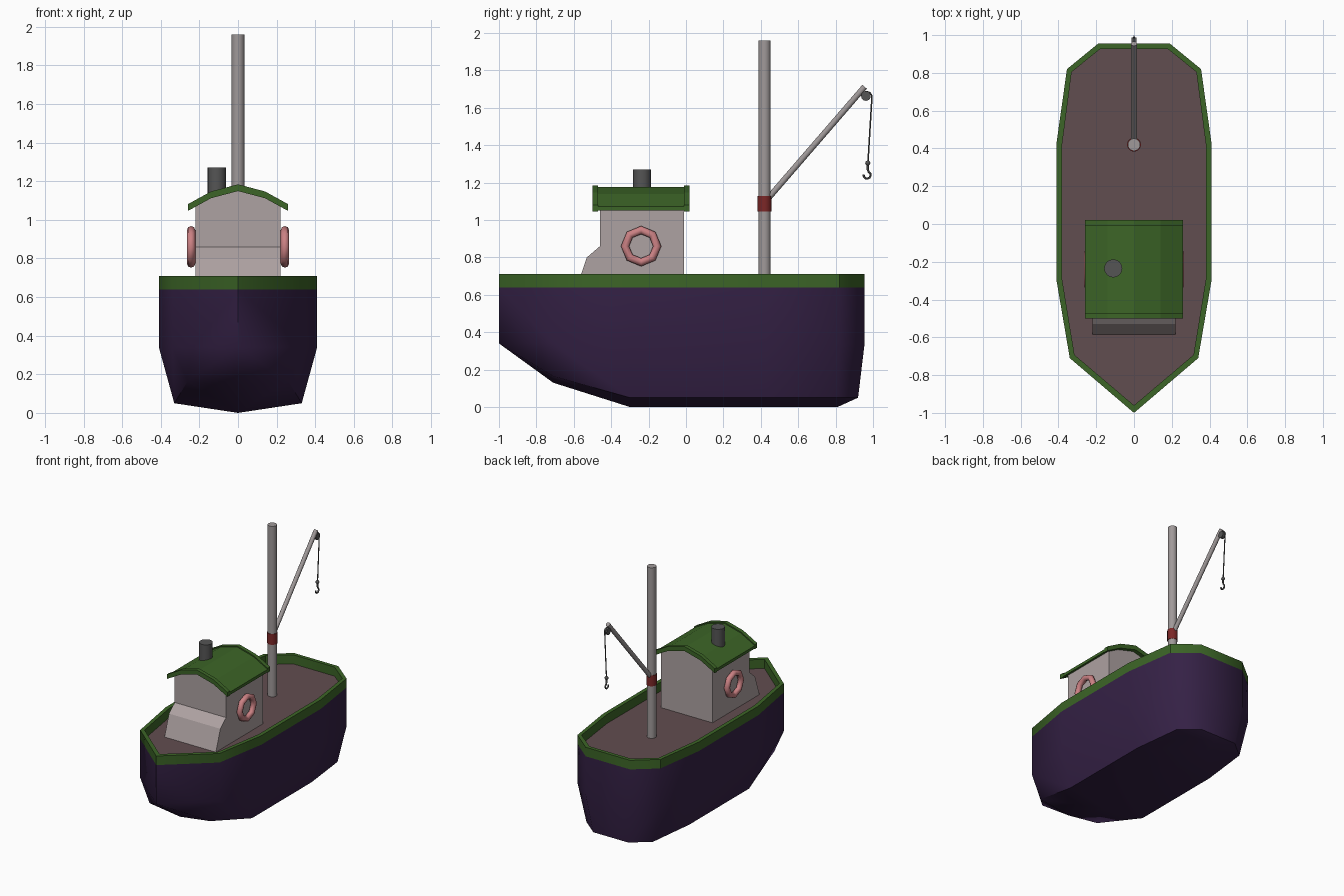
import bpy, bmesh, math
from mathutils import Vector

if "Cube" in bpy.data.objects:
    bpy.data.objects.remove(bpy.data.objects["Cube"])


def finish(name, bm, color=None, angle=None):
    bmesh.ops.remove_doubles(bm, verts=bm.verts, dist=1e-4)
    bmesh.ops.recalc_face_normals(bm, faces=bm.faces)
    me = bpy.data.meshes.new(name)
    bm.to_mesh(me)
    bm.free()
    ob = bpy.data.objects.new(name, me)
    bpy.context.collection.objects.link(ob)
    if color:
        mat = bpy.data.materials.get(color[0]) or bpy.data.materials.new(color[0])
        mat.diffuse_color = (*color[1], 1)
        mat.use_nodes = True
        mat.node_tree.nodes["Principled BSDF"].inputs["Base Color"].default_value = mat.diffuse_color
        me.materials.append(mat)
    if angle:
        bpy.ops.object.select_all(action='DESELECT')
        ob.select_set(True)
        bpy.context.view_layer.objects.active = ob
        bpy.ops.object.shade_smooth_by_angle(angle=math.radians(angle))
    return ob


def loft_mirrored(name, rows, color, angle=None, cyclic=False):
    """Skin rows of points on the +x half and mirror them to -x."""
    bm = bmesh.new()
    for s in (1, -1):
        for a, b in zip(rows, rows[1:]):
            n = len(a)
            for i in range(n if cyclic else n - 1):
                j = (i + 1) % n
                pts = []
                for p in (a[i], a[j], b[j], b[i]):
                    p = Vector((p[0] * s, p[1], p[2]))
                    if all((p - q).length > 1e-4 for q in pts):
                        pts.append(p)
                if len(pts) > 2:
                    bm.faces.new([bm.verts.new(p) for p in pts])
    return finish(name, bm, color, angle)


def extrude(name, profile, direction, color=None, angle=None):
    bm = bmesh.new()
    f = bm.faces.new([bm.verts.new(p) for p in profile])
    r = bmesh.ops.extrude_face_region(bm, geom=[f], use_keep_orig=True)
    bmesh.ops.translate(bm, vec=direction,
                        verts=[v for v in r['geom'] if isinstance(v, bmesh.types.BMVert)])
    return finish(name, bm, color, angle)


def rod(name, a, b, r, sides=16, color=None):
    a, b = Vector(a), Vector(b)
    bm = bmesh.new()
    bmesh.ops.create_cone(bm, cap_ends=True, segments=sides, radius1=r, radius2=r,
                          depth=(b - a).length)
    rot = (b - a).to_track_quat('Z', 'Y').to_matrix().to_4x4()
    bmesh.ops.transform(bm, matrix=rot, verts=bm.verts)
    bmesh.ops.translate(bm, vec=(a + b) / 2, verts=bm.verts)
    return finish(name, bm, color, 40)


def tube_x(name, path, r, sides, color, closed=False, angle=40):
    """Round tube along (y, z) points in a plane of constant x."""
    x, pts = path
    n = len(pts)
    bm = bmesh.new()
    rings = []
    for i in range(n):
        p = Vector(pts[i])
        q0 = Vector(pts[i - 1] if closed or i else pts[0])
        q1 = Vector(pts[(i + 1) % n] if closed or i < n - 1 else pts[i])
        t = (q1 - q0).normalized()
        nrm = Vector((-t.y, t.x))
        ring = []
        for k in range(sides):
            a = math.tau * k / sides
            q = p + nrm * r * math.cos(a)
            ring.append(bm.verts.new((x + r * math.sin(a), q.x, q.y)))
        rings.append(ring)
    for i in range(n if closed else n - 1):
        a, b = rings[i], rings[(i + 1) % n]
        for k in range(sides):
            m = (k + 1) % sides
            bm.faces.new((a[k], a[m], b[m], b[k]))
    if not closed:
        bm.faces.new(rings[0])
        bm.faces.new(rings[-1])
    return finish(name, bm, color, angle)


def circle(y, z, r, n, a0=0, a1=360):
    full = a1 - a0 == 360
    st = (a1 - a0) / (n if full else n - 1)
    return [(y + r * math.cos(math.radians(a0 + st * i)),
             z + r * math.sin(math.radians(a0 + st * i))) for i in range(n)]


NAVY = ("hull_purple", (0.035, 0.015, 0.06))
DECK = ("deck_brown", (0.12, 0.075, 0.08))
GREEN = ("green", (0.045, 0.13, 0.02))
WALL = ("wall_grey", (0.42, 0.36, 0.36))
PINK = ("buoy_pink", (0.6, 0.22, 0.23))
RED = ("ring_red", (0.2, 0.02, 0.02))
DARK = ("dark_grey", (0.09, 0.09, 0.09))
MAST = ("mast_grey", (0.35, 0.32, 0.32))

# Outline of the hull (half), its inner rail edge, and lower (chine, keel) points
outer = [(0, -1), (.34, -.71), (.41, -.30), (.41, .43), (.355, .82), (.19, .955), (0, .955)]
inner = [(0, -.96), (.315, -.693), (.38, -.295), (.38, .425), (.33, .805), (.178, .927), (0, .927)]
lower = [((0, -1, .34), (0, -1, .34)), ((.26, -.71, .165), (0, -.71, .13)),
         ((.33, -.30, .05), (0, -.30, 0)), ((.33, .43, .05), (0, .43, 0)),
         ((.285, .81, .05), (0, .81, 0)), ((.15, .92, .05), (0, .81, 0)),
         ((0, .92, .05), (0, .81, 0))]
deck_z, rail_z = .64, .71
loft_mirrored("hull", [[(x, y, deck_z), (x, y, .34), c, k]
                       for (x, y), (c, k) in zip(outer, lower)], NAVY, 50)
loft_mirrored("deck", [[(x, y, deck_z), (0, y, deck_z)] for x, y in inner], DECK)
loft_mirrored("rail", [[(*o, deck_z), (*o, rail_z), (*i, rail_z), (*i, deck_z)]
                       for o, i in zip(outer, inner)], GREEN, 40, cyclic=True)

# Cabin body under the arched roof, and its sloping front
half = [(.22, .64), (.22, 1.08), (.13, 1.125), (0, 1.155)]
body = half + [(-x, z) for x, z in reversed(half[:-1])]
extrude("cabin", [(x, -.46, z) for x, z in body], (0, .45, 0), WALL)
nose = [(-.585, .64), (-.53, .80), (-.46, .86), (-.46, .64)]
extrude("cabin_nose", [(-.22, y, z) for y, z in nose], (.44, 0, 0), WALL)


# Roof sheet with slightly raised trim at both ends
def roof_profile(y, up, down):
    top = [(.26, 1.072), (.14, 1.138), (0, 1.175)]
    top = top + [(-x, z) for x, z in reversed(top[:-1])]
    return ([(x, y, z + up) for x, z in top] + [(x, y, z - down) for x, z in reversed(top)])


extrude("roof", roof_profile(-.495, 0, .022), (0, .51, 0), GREEN)
for side, y in (("front", -.50), ("back", -.01)):
    extrude("roof_trim_" + side, roof_profile(y, .009, .026), (0, .03, 0), GREEN)

# Chimney
rod("chimney", (-.11, -.235, 1.08), (-.11, -.235, 1.27), .048, 16, DARK)

# Lifebuoys
for side, s in (("right", 1), ("left", -1)):
    tube_x("lifebuoy_" + side, (s * .243, circle(-.24, .86, .086, 8)), .022, 8, PINK,
           closed=True, angle=60)

# Mast, collar and boom
rod("mast", (0, .42, .63), (0, .42, 1.96), .033, 16, MAST)
rod("mast_collar", (0, .42, 1.045), (0, .42, 1.128), .037, 16, RED)
rod("boom", (0, .43, 1.105), (0, .955, 1.712), .016, 12, MAST)

# Pulley, rope and hook
rod("pulley", (-.012, .962, 1.663), (.012, .962, 1.663), .026, 12, DARK)
rope = circle(.966, 1.658, .028, 5, 110, 0) + [(.973, 1.31)]
tube_x("rope", (0, rope), .004, 6, DARK)
bm = bmesh.new()
bmesh.ops.create_uvsphere(bm, u_segments=10, v_segments=6, radius=.014)
bmesh.ops.translate(bm, vec=(0, .972, 1.304), verts=bm.verts)
finish("hook_ball", bm, DARK, 60)
hook = [(.972, 1.30), (.972, 1.268)] + circle(.968, 1.24, .019, 8, 60, -190)
tube_x("hook", (0, hook), .006, 6, DARK, angle=60)
